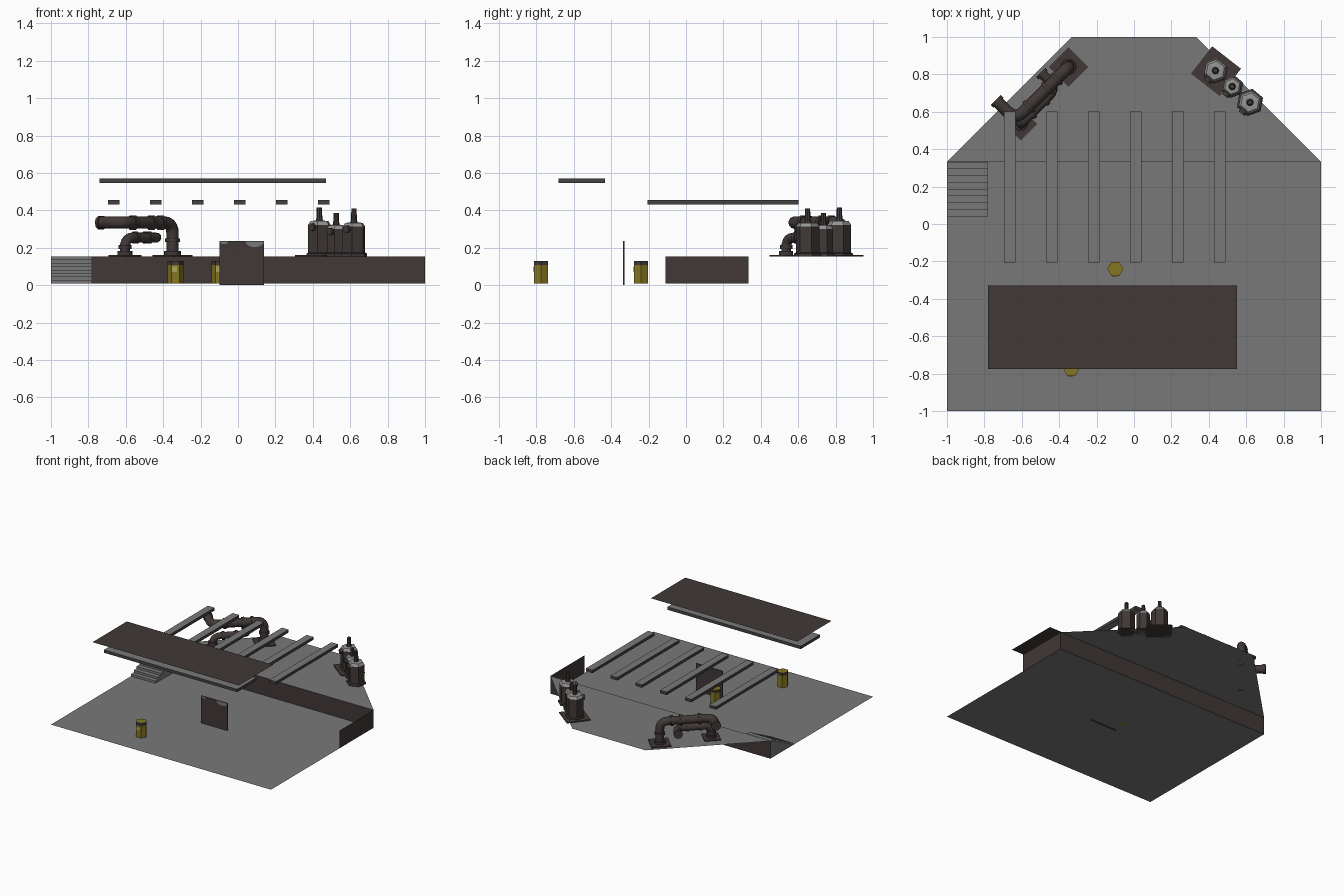
import bpy, bmesh, math
from mathutils import Vector, Matrix

cube = bpy.data.objects.get("Cube")
if cube:
    bpy.data.objects.remove(cube, do_unlink=True)


def material(name, r, g, b):
    m = bpy.data.materials.new(name)
    m.use_nodes = True
    m.diffuse_color = (r, g, b, 1)
    bsdf = next(n for n in m.node_tree.nodes if n.type == 'BSDF_PRINCIPLED')
    bsdf.inputs["Base Color"].default_value = (r, g, b, 1)
    return m


GREY = material("concrete grey", .19, .19, .19)
BROWN = material("rusty brown", .052, .040, .038)
STEEL = material("dark steel", .06, .055, .055)
YELLOW = material("barrel yellow", .23, .18, .016)
LABEL = material("pale label", .42, .37, .12)
CAP = material("worn metal", .30, .30, .30)

FLOOR, DECK, STEP_Y, BACK = .01, .155, .04, .333


def finish(bm, name, mats, rule=None):
    """Turn a bmesh into an object; rule(face) picks the material slot."""
    bm.normal_update()
    if rule:
        for f in bm.faces:
            f.material_index = rule(f)
    mesh = bpy.data.meshes.new(name)
    bm.to_mesh(mesh)
    bm.free()
    for m in mats:
        mesh.materials.append(m)
    ob = bpy.data.objects.new(name, mesh)
    bpy.context.collection.objects.link(ob)
    return ob


def sheet(name, points, mat):
    bm = bmesh.new()
    bm.faces.new([bm.verts.new(p) for p in points])
    return finish(bm, name, [mat])


def box(name, center, size, mats, turn=0, rule=None):
    bm = bmesh.new()
    place = (Matrix.Translation(center) @ Matrix.Rotation(math.radians(turn), 4, 'Z')
             @ Matrix.Diagonal((*size, 1)))
    bmesh.ops.create_cube(bm, size=1, matrix=place)
    return finish(bm, name, mats, rule)


def lathe(name, x, y, profile, sides, mats, rule=None, start=0):
    """Stack of polygon rings from (radius, z) pairs, closed at both ends."""
    bm = bmesh.new()
    rings = []
    for r, z in profile:
        angles = [math.radians(start) + 2 * math.pi * i / sides for i in range(sides)]
        rings.append([bm.verts.new((x + r * math.cos(a), y + r * math.sin(a), z)) for a in angles])
    for lo, hi in zip(rings, rings[1:]):
        for i in range(sides):
            j = (i + 1) % sides
            bm.faces.new((lo[i], lo[j], hi[j], hi[i]))
    bm.faces.new(rings[0][::-1])
    bm.faces.new(rings[-1])
    return finish(bm, name, mats, rule)


def pipe(name, points, radius, bend=.06):
    """Tube along a polyline whose inner corners are rounded."""
    pts = [Vector(p) for p in points]
    path = [pts[0]]
    for a, b, c in zip(pts, pts[1:], pts[2:]):
        p, q = b + (a - b).normalized() * bend, b + (c - b).normalized() * bend
        for i in range(6):
            t = i / 5
            path.append(p * (1 - t) ** 2 + b * 2 * t * (1 - t) + q * t * t)
    path.append(pts[-1])
    curve = bpy.data.curves.new(name, 'CURVE')
    curve.dimensions = '3D'
    curve.bevel_depth = radius
    curve.bevel_resolution = 3
    curve.use_fill_caps = True
    spline = curve.splines.new('POLY')
    spline.points.add(len(path) - 1)
    for sp, co in zip(spline.points, path):
        sp.co = (*co, 1)
    curve.materials.append(BROWN)
    ob = bpy.data.objects.new(name, curve)
    bpy.context.collection.objects.link(ob)
    bpy.ops.object.select_all(action='DESELECT')
    ob.select_set(True)
    bpy.context.view_layer.objects.active = ob
    bpy.ops.object.convert(target='MESH')
    bpy.ops.object.shade_smooth_by_angle(angle=math.radians(50))


def collar(name, center, direction, radius, length=.02):
    d = Vector(direction).normalized() * length / 2
    c = Vector(center)
    pipe(name, [c - d, c + d], radius)


# Lower floor, raised deck and the walls between them
sheet("lower_floor", [(-1, -1, FLOOR), (1, -1, FLOOR), (1, BACK, FLOOR), (-1, BACK, FLOOR)], GREY)
sheet("raised_deck", [(-1, BACK, DECK), (1, BACK, DECK), (.333, 1, DECK), (-.333, 1, DECK)], GREY)
sheet("deck_wall", [(-1, BACK, FLOOR), (1, BACK, FLOOR), (1, BACK, DECK), (-1, BACK, DECK)], BROWN)
sheet("side_wall", [(1, -.11, FLOOR), (1, BACK, FLOOR), (1, BACK, DECK), (1, -.11, DECK)], BROWN)

# Stairs: stepped profile extruded sideways
steps = 8
run, rise = (BACK - .004 - STEP_Y) / steps, (DECK - FLOOR) / steps
profile = [(STEP_Y, FLOOR)]
for i in range(steps):
    profile += [(STEP_Y + i * run, FLOOR + (i + 1) * rise),
                (STEP_Y + (i + 1) * run, FLOOR + (i + 1) * rise)]
profile.append((STEP_Y + steps * run, FLOOR))
bm = bmesh.new()
face = bm.faces.new([bm.verts.new((-1, y, z)) for y, z in profile])
new = bmesh.ops.extrude_face_region(bm, geom=[face])["geom"]
bmesh.ops.translate(bm, vec=(.22, 0, 0), verts=[v for v in new if isinstance(v, bmesh.types.BMVert)])
bmesh.ops.recalc_face_normals(bm, faces=bm.faces[:])
finish(bm, "stairs", [GREY])


# Overhead beams, grey above and below with dark sides
def flat_side(f):
    return 0 if abs(f.normal.z) > .5 else 1


for i in range(6):
    box(f"roof_beam_{i + 1}", (-.664 + i * .2245, .198, .445), (.06, .806, .024), [GREY, STEEL], rule=flat_side)

# Awning: thin roof sheet over a wide beam
sheet("awning_roof", [(-.78, -.775, .66), (.55, -.775, .66), (.55, -.33, .66), (-.78, -.33, .66)], BROWN)
box("awning_beam", (-.135, -.557, .56), (1.21, .25, .024), [GREY, STEEL], rule=flat_side)

# Standing metal panel with worn patches on its top edge
box("standing_panel", (.02, -.333, .118), (.24, .006, .235), [BROWN])
for name, x, w, h in (("right_worn_patch", .09, .05, .03), ("left_worn_patch", -.075, .022, .014)):
    arc = [math.pi * (1 + i / 8) for i in range(9)]
    sheet(name, [(x + w * math.cos(a), -.338, .234 + h * math.sin(a)) for a in arc], GREY)

# Hexagonal barrels: dark rim band, yellow body and lid, pale label
for i, (x, y) in enumerate([(-.335, -.775), (-.1, -.24)], 1):
    lathe(f"barrel_{i}", x, y, [(.043, FLOOR), (.043, .108), (.043, .131)], 6, [YELLOW, BROWN],
          lambda f: 1 if abs(f.normal.z) < .5 and f.calc_center_median().z > .108 else 0)
    box(f"barrel_label_{i}", (x - .004, y - .038, .085), (.026, .003, .03), [LABEL])

# Pipework on two base plates at the back corner
A, B = Vector((-.35, .84, 0)), Vector((-.605, .535, 0))
up = Vector((0, 0, 1))
along = Vector((-1, -1, 0)).normalized()
out = Vector((-1, 1, 0)).normalized()
box("pipe_plate_1", A + up * .159, (.15, .15, .008), [BROWN], 45)
box("pipe_plate_2", B + up * .159, (.125, .125, .008), [BROWN], 45)
top = A + up * .335
turn = top + along * .40
pipe("upper_pipe", [A + up * DECK, top, turn, turn + out * .15], .033)
low = B + up * .255
joint = low + (-along) * .27
pipe("lower_pipe", [B + up * DECK, low, joint, joint + out * .12], .027)
for i, d in enumerate((.09, .16, .30), 1):
    collar(f"upper_collar_{i}", top + along * d, along, .041)
collar("upper_end_collar", turn + out * .14, out, .038)
for i, d in enumerate((.08, .18), 1):
    collar(f"lower_collar_{i}", low - along * d, along, .033)
collar("lower_end_collar", joint + out * .11, out, .034)
for i, (p, r) in enumerate([(A, .045), (B, .04)], 1):
    collar(f"foot_collar_{i}", p + up * .172, up, r)
    collar(f"riser_collar_{i}", p + up * (.24 if i == 1 else .205), up, r - .005)

# Three hexagonal tanks with worn shoulders and a stem on top
box("tank_plate", (.438, .817, .159), (.195, .185, .008), [BROWN], -38)
tanks = [(.435, .82, .064, .345, .415), (.525, .735, .052, .322, .385), (.62, .65, .064, .335, .41)]
for i, (x, y, r, z, tip) in enumerate(tanks, 1):
    lathe(f"tank_{i}", x, y,
          [(r + .01, DECK), (r + .01, DECK + .014), (r, DECK + .02), (r, z - .022), (r * .8, z - .002), (r * .5, z)],
          6, [BROWN, CAP],
          lambda f: 1 if f.normal.z > .4 and f.calc_center_median().z > .25 else 0, 20)
    lathe(f"tank_stem_{i}", x, y, [(.02, z - .002), (.016, z + .014), (.014, tip - .008), (.014, tip)], 8, [BROWN])
    collar(f"tank_valve_{i}", (x - r * .55, y - r * .75, z - .035), (-.6, -.8, 0), .02, .03)
